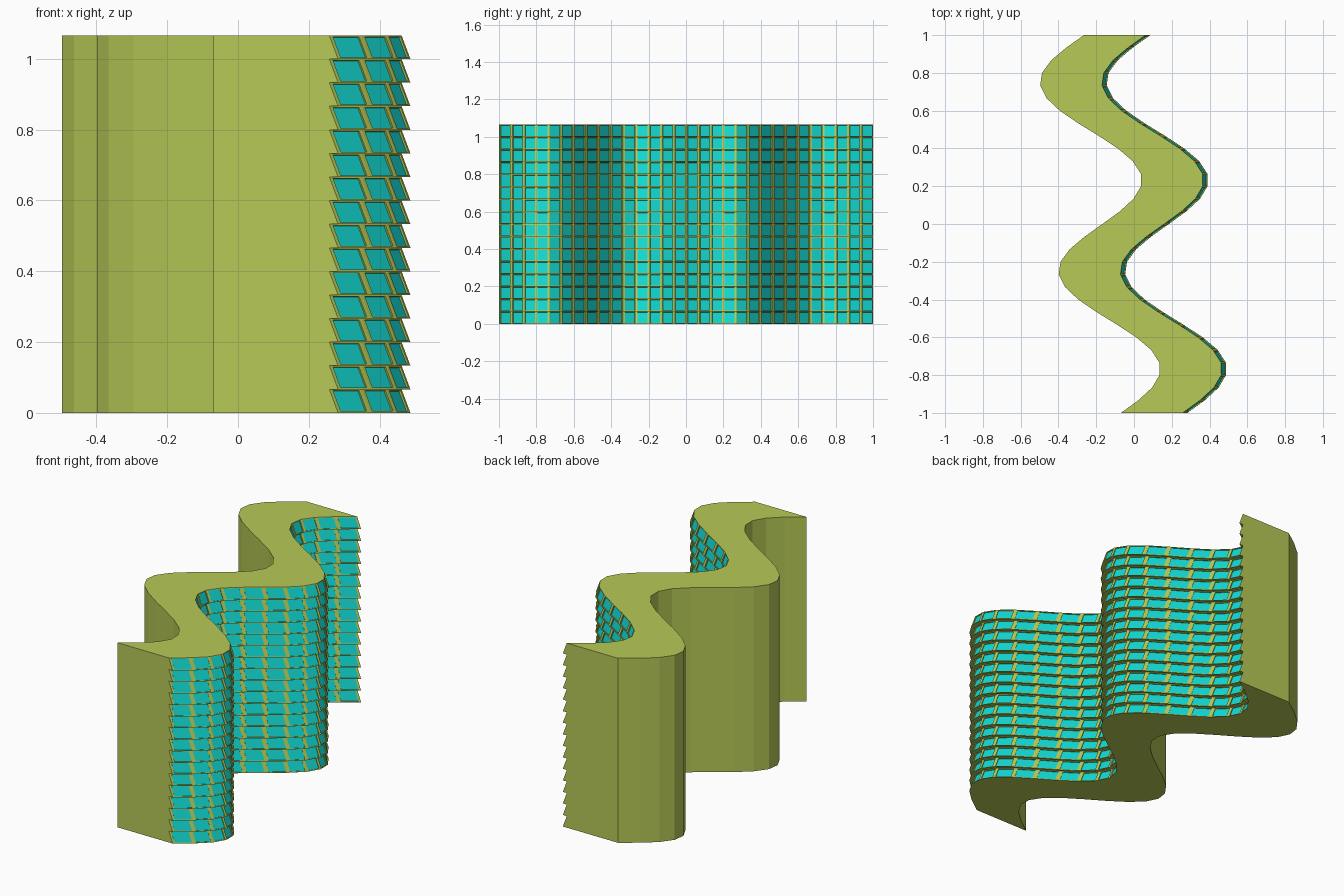
import bpy, bmesh, math
from mathutils import Vector

if "Cube" in bpy.data.objects:
    bpy.data.objects.remove(bpy.data.objects["Cube"])

COLS, FLOORS = 30, 16
STEP = 2 / COLS                 # column pitch along y
FLOOR_H = 1.066 / FLOORS
DEPTH_TOP, DEPTH_LIP = 0.327, 0.352   # facade offset at top / bottom of each floor
HEIGHT = FLOOR_H * FLOORS


def material(name, rgb):
    m = bpy.data.materials.new(name)
    m.diffuse_color = (*rgb, 1)
    m.use_nodes = True
    m.node_tree.nodes["Principled BSDF"].inputs["Base Color"].default_value = m.diffuse_color
    return m


olive = material("olive_wall", (0.47, 0.59, 0.093))
teal = material("teal_glass", (0.006, 0.68, 0.64))


def wave(y):
    """Back wall x position: leaning sine wave in plan."""
    return -0.18 - 0.098 * y + 0.245 * math.sin(2 * math.pi * y + math.radians(3))


def point(i, offset, z):
    y = -1 + i * STEP
    return Vector((wave(y) + offset, y, z))


def face(bm, pts, mat=0):
    f = bm.faces.new([bm.verts.new(p) for p in pts])
    f.material_index = mat


def ring(bm, outer, inner):
    for k in range(4):
        n = (k + 1) % 4
        face(bm, (outer[k], outer[n], inner[n], inner[k]))


def finish(bm, name):
    bmesh.ops.remove_doubles(bm, verts=bm.verts, dist=1e-5)
    me = bpy.data.meshes.new(name)
    bm.to_mesh(me)
    bm.free()
    me.materials.append(olive)
    me.materials.append(teal)
    ob = bpy.data.objects.new(name, me)
    bpy.context.collection.objects.link(ob)


# Wavy slab: back wall, roof, underside and flat ends (front closed by facade)
bm = bmesh.new()
for i in range(COLS):
    j = i + 1
    b0, b1 = point(i, 0, 0), point(j, 0, 0)
    t0, t1 = point(i, 0, HEIGHT), point(j, 0, HEIGHT)
    face(bm, (b0, t0, t1, b1))
    face(bm, (t0, point(i, DEPTH_TOP, HEIGHT), point(j, DEPTH_TOP, HEIGHT), t1))
    face(bm, (b0, b1, point(j, DEPTH_TOP, 0), point(i, DEPTH_TOP, 0)))
for i in (0, COLS):
    end = [point(i, 0, 0), point(i, DEPTH_TOP, 0),
           point(i, DEPTH_TOP, HEIGHT), point(i, 0, HEIGHT)]
    face(bm, end if i == 0 else end[::-1])
finish(bm, "wavy_body")

# Facade: each floor flares outward at its base, with one recessed pane per cell
bm = bmesh.new()
for f in range(FLOORS):
    z0, z1 = f * FLOOR_H, (f + 1) * FLOOR_H
    for i in range(COLS):
        j = i + 1
        a, b = point(i, DEPTH_LIP, z0), point(j, DEPTH_LIP, z0)
        c, d = point(j, DEPTH_TOP, z1), point(i, DEPTH_TOP, z1)
        u, v = b - a, d - a
        rim = [a + u * s + v * t for s, t in
               ((0.1, 0.07), (0.9, 0.07), (0.9, 0.94), (0.1, 0.94))]
        sunk = [p - u.cross(v).normalized() * 0.006 for p in rim]
        ring(bm, (a, b, c, d), rim)      # frame
        ring(bm, rim, sunk)              # reveal
        face(bm, sunk, 1)                # glass pane
        face(bm, (point(i, DEPTH_TOP, z0), point(j, DEPTH_TOP, z0), b, a))  # ledge underside
    # triangular end caps of the flare
    for i in (0, COLS):
        tri = [point(i, DEPTH_TOP, z0), point(i, DEPTH_LIP, z0), point(i, DEPTH_TOP, z1)]
        face(bm, tri if i == 0 else tri[::-1])
finish(bm, "stepped_window_facade")
